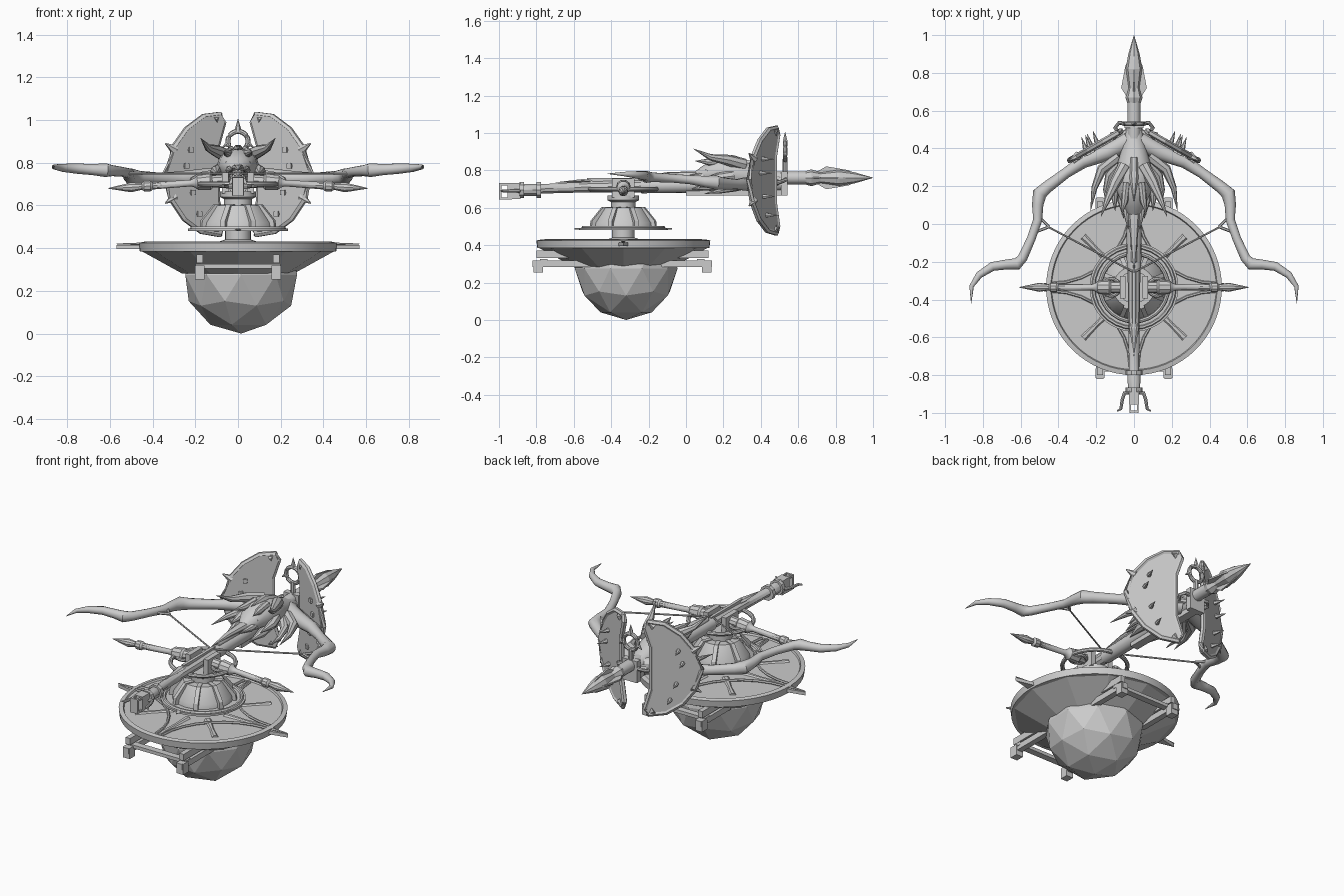
import bpy, bmesh, math
from mathutils import Vector, Matrix

CX, CY = 0.0, -0.335   # turntable centre


def finish(name, bm, smooth=True):
    bmesh.ops.recalc_face_normals(bm, faces=bm.faces)
    me = bpy.data.meshes.new(name)
    for f in bm.faces:
        f.smooth = smooth
    bm.to_mesh(me)
    bm.free()
    if smooth:
        me.set_sharp_from_angle(angle=math.radians(35))
    ob = bpy.data.objects.new(name, me)
    bpy.context.collection.objects.link(ob)
    return ob


def loft(name, pts, radii, n=10, smooth=True, closed=False):
    """Tube through points; each radius is a number or (side, up)."""
    bm = bmesh.new()
    pts = [Vector(p) for p in pts]
    if not isinstance(radii, (list, tuple)):
        radii = [radii] * len(pts)
    rings, k = [], len(pts)
    for i, p in enumerate(pts):
        a = pts[(i - 1) % k] if closed or i else p
        b = pts[(i + 1) % k] if closed or i < k - 1 else p
        t = (b - a).normalized()
        ref = Vector((0, 0, 1)) if abs(t.z) < 0.9 else Vector((0, 1, 0))
        side = t.cross(ref).normalized()
        up = side.cross(t)
        r = radii[i] if isinstance(radii[i], tuple) else (radii[i], radii[i])
        rings.append([bm.verts.new(p + side * r[0] * math.cos(j * math.tau / n)
                                   + up * r[1] * math.sin(j * math.tau / n)) for j in range(n)])
    for i in range(k if closed else k - 1):
        A, B = rings[i], rings[(i + 1) % k]
        for j in range(n):
            bm.faces.new((A[j], A[(j + 1) % n], B[(j + 1) % n], B[j]))
    if not closed:
        bm.faces.new(rings[0])
        bm.faces.new(rings[-1])
    return finish(name, bm, smooth)


def lathe(name, profile, n=48, c=(CX, CY), smooth=True):
    """Closed (r, z) profile turned about a vertical axis."""
    bm = bmesh.new()
    vs = [bm.verts.new((c[0] + r, c[1], z)) for r, z in profile]
    es = [bm.edges.new((vs[i], vs[(i + 1) % len(vs)])) for i in range(len(vs))]
    bmesh.ops.spin(bm, geom=vs + es, cent=(c[0], c[1], 0), axis=(0, 0, 1), angle=math.tau, steps=n)
    bmesh.ops.remove_doubles(bm, verts=bm.verts, dist=1e-4)
    return finish(name, bm, smooth)


def box(name, c, size, rot=0):
    bm = bmesh.new()
    m = Matrix.Translation(c) @ Matrix.Rotation(rot, 4, 'Z') @ Matrix.Diagonal((*size, 1))
    bmesh.ops.create_cube(bm, size=1, matrix=m)
    return finish(name, bm, False)


def prism(name, pts, vec):
    bm = bmesh.new()
    f = bm.faces.new([bm.verts.new(p) for p in pts])
    g = bmesh.ops.extrude_face_region(bm, geom=[f])
    bmesh.ops.translate(bm, vec=vec, verts=[v for v in g['geom'] if isinstance(v, bmesh.types.BMVert)])
    return finish(name, bm, False)


def circle(c, R, plane='xy', n=28):
    out = []
    for i in range(n):
        a, b = R * math.cos(i * math.tau / n), R * math.sin(i * math.tau / n)
        out.append((c[0] + a, c[1] + b, c[2]) if plane == 'xy' else (c[0] + a, c[1], c[2] + b))
    return out


# faceted rock under the platform
bm = bmesh.new()
bmesh.ops.create_icosphere(bm, subdivisions=2, radius=0.275, matrix=Matrix.Translation((0.015, -0.32, 0.275)))
g = bm.verts[:] + bm.edges[:] + bm.faces[:]
bmesh.ops.bisect_plane(bm, geom=g, plane_co=(0, 0, 0.32), plane_no=(0, 0, 1), clear_outer=True)
finish("rock", bm, False)
lathe("platform_underside", [(0, 0.28), (0.26, 0.28), (0.45, 0.385), (0, 0.39)], 12, smooth=False)
lathe("platform_disc", [(0, 0.385), (0.46, 0.385), (0.465, 0.425), (0.44, 0.43), (0.435, 0.42), (0, 0.42)], 64)

# support beams and crossbars under the platform
for y0, y1, d in ((-0.82, -0.5, -1), (0.14, -0.15, 1)):
    for s in (-1, 1):
        box("support_beam", (s * 0.18, (y0 + y1) / 2, 0.30), (0.035, abs(y1 - y0), 0.035))
        box("beam_foot", (s * 0.18, y0 - d * 0.03, 0.285), (0.045, 0.05, 0.065))
        box("beam_upper", (s * 0.18, y0 - d * 0.12, 0.35), (0.03, 0.2, 0.04))
    box("support_crossbar", (0, y0 - d * 0.06, 0.315), (0.4, 0.04, 0.02))

# star ornament on the platform
for i in range(8):
    a = i * math.tau / 8
    d = Vector((math.cos(a), math.sin(a), 0))
    c = Vector((CX, CY, 0.42))
    L = 0.57 if i in (0, 4) else (0.45 if i % 2 == 0 else 0.38)
    loft("star_ray", [c + d * 0.15, c + d * 0.28, c + d * 0.38, c + d * L],
         [(0.02, 0.01), (0.012, 0.008), (0.018, 0.01), (0.002, 0.002)], 6, False)
for i in (0, 4):
    s = 1 if i == 0 else -1
    pts = [(s * 0.43, CY + 0.06), (s * 0.46, CY + 0.025), (s * 0.57, CY), (s * 0.46, CY - 0.025), (s * 0.43, CY - 0.06)]
    prism("rim_point", [(x, y, 0.395) for x, y in pts], (0, 0, 0.02))
for sx in (-1, 1):
    for sy in (-1, 1):
        pts = []
        for k in range(9):
            a = k / 8 * math.pi / 2
            pts.append((sx * 0.42 * (1 - math.sin(a)) + sx * 0.02, CY + sy * 0.40 * (1 - math.cos(a)) + sy * 0.02, 0.425))
        loft("star_arc", pts, 0.008, 6)

# pedestal
lathe("pedestal_neck", [(0, 0.41), (0.09, 0.41), (0.09, 0.43), (0.06, 0.44), (0.06, 0.5), (0, 0.5)], 24)
lathe("pedestal_plate", [(0, 0.48), (0.235, 0.48), (0.235, 0.492), (0, 0.492)], 48)
lathe("pedestal_cone", [(0, 0.49), (0.17, 0.49), (0.165, 0.52), (0.11, 0.60), (0, 0.60)], 32)
lathe("post", [(0, 0.5), (0.08, 0.5), (0.08, 0.54), (0.065, 0.55), (0.065, 0.63), (0.085, 0.64), (0.085, 0.665), (0, 0.665)], 32)
for i in range(8):
    a = (i + 0.5) * math.tau / 8
    d = Vector((math.cos(a), math.sin(a), 0))
    c = Vector((CX, CY, 0)) - d.cross(Vector((0, 0, 1))) * 0.012
    z = Vector((0, 0, 1))
    prism("pedestal_rib", [c + d * r + z * h for r, h in ((0.06, 0.49), (0.19, 0.49), (0.185, 0.53), (0.12, 0.605), (0.06, 0.605))],
          d.cross(z) * 0.024)
loft("swivel_ring", circle((CX, CY, 0.70), 0.18), (0.012), 8, closed=True)
loft("plate_ring", circle((CX, CY, 0.493), 0.215), 0.01, 6, closed=True)
for d in (-1, 1):
    loft("plate_point", [(0, CY + d * 0.2, 0.487), (0, CY + d * 0.26, 0.487)], [(0.03, 0.008), (0.002, 0.004)], 6, False)

# yoke and side spears
for s in (-1, 1):
    box("yoke_cheek", (s * 0.06, CY, 0.705), (0.03, 0.12, 0.10))
    xs = [0.07, 0.12, 0.13, 0.19, 0.2, 0.22, 0.4, 0.41, 0.44, 0.45, 0.5, 0.52, 0.61]
    rs = [0.03, 0.03, 0.04, 0.035, 0.025, 0.016, 0.018, 0.026, 0.026, 0.016, 0.024, 0.02, 0.001]
    loft("side_spear", [(s * x, CY, 0.715 - 0.035 * min(1, max(0, x - 0.07) * 2)) for x in xs], rs, 10)
    loft("yoke_ring", circle((s * 0.12, CY, 0.70), 0.045, 'xy', 20), 0.01, 8, closed=True)

# stock, tail and trigger
loft("rear_stock", [(0, -0.9, 0.695), (0, -0.8, 0.695), (0, -0.79, 0.70), (0, -0.55, 0.71), (0, -0.24, 0.715)],
     [0.032, 0.034, 0.026, 0.03, 0.034], 10)
loft("barrel", [(0, -0.24, 0.715), (0, 0.0, 0.72), (0, 0.54, 0.735)], [0.038, 0.04, 0.045], 16)
box("lower_rail", (0, 0.27, 0.68), (0.05, 0.54, 0.03))
box("trigger_bar", (0, -0.38, 0.748), (0.018, 0.3, 0.02))
box("tail_block", (0, -0.92, 0.69), (0.055, 0.07, 0.085))
for y in (-0.89, -0.80):
    loft("tail_collar", [(0, y, 0.695), (0, y + 0.025, 0.695)], 0.045, 10)
for s in (-1, 1):
    loft("tail_hook", [(s * 0.02, -0.89, 0.69), (s * 0.05, -0.895, 0.69), (s * 0.062, -0.93, 0.69), (s * 0.07, -0.98, 0.69), (s * 0.09, -0.99, 0.69)],
         [0.012, 0.01, 0.009, 0.008, 0.004], 8)
    box("tail_handle_side", (s * 0.02, -0.965, 0.65), (0.01, 0.07, 0.012))
    box("tail_handle_side", (s * 0.02, -0.965, 0.725), (0.01, 0.07, 0.012))
box("tail_handle_end", (0, -0.993, 0.688), (0.05, 0.012, 0.087))
loft("stock_spike", [(0, -0.7, 0.735), (0, -0.55, 0.745), (0, -0.5, 0.74)], [0.001, (0.025, 0.01), 0.01], 6, False)

# bolt with spear head
loft("bolt_shaft", [(0, -0.2, 0.755), (0, 0.5, 0.76), (0, 0.66, 0.76)], [0.015, 0.035, 0.035], 12)
loft("bolt_head", [(0, 0.64, 0.76), (0, 0.67, 0.76), (0, 0.72, 0.76), (0, 0.82, 0.76), (0, 0.9, 0.76), (0, 1.0, 0.76)],
     [0.036, 0.045, 0.03, 0.045, 0.03, 0.001], 8, False)
fin = [(0.03, 0.66), (0.068, 0.72), (0.045, 0.84), (0.01, 0.9), (0.0, 0.66)]
for s in (-1, 1):
    prism("bolt_side_fin", [(s * x, y, 0.755) for x, y in fin], (0, 0, 0.01))
    prism("bolt_height_fin", [(-0.005, y + 0.03, 0.76 + s * x * 0.9) for x, y in fin], (0.01, 0, 0))

# beast head facing the crew
loft("beast_head", [(0, 0.54, 0.735), (0, 0.44, 0.745), (0, 0.33, 0.765), (0, 0.25, 0.785), (0, 0.17, 0.79), (0, 0.1, 0.775), (0, 0.03, 0.755)],
     [0.035, (0.055, 0.05), (0.085, 0.075), (0.1, 0.085), (0.09, 0.075), (0.06, 0.05), (0.02, 0.02)], 12)
loft("spine_spike", [(0, 0.2, 0.77), (0, 0.05, 0.775), (0, -0.1, 0.775), (0, -0.26, 0.765)], [0.03, (0.03, 0.02), (0.018, 0.015), 0.001], 8)
loft("crest", [(0, 0.35, 0.83), (0, 0.25, 0.865), (0, 0.12, 0.865)], [0.02, (0.025, 0.02), 0.001], 6)
for s in (-1, 1):
    def spike(name, pts, r):
        radii = [r, r * 0.85, r * 0.5, 0.001][:len(pts) - 1] + [0.001]
        loft(name, [(s * x, y, z) for x, y, z in pts], radii, 8)
    spike("horn", [(0.05, 0.31, 0.83), (0.1, 0.22, 0.855), (0.14, 0.13, 0.87), (0.175, 0.04, 0.915)], 0.034)
    spike("brow_spike", [(0.04, 0.22, 0.85), (0.05, 0.12, 0.845), (0.065, 0.05, 0.85)], 0.022)
    spike("cheek_spike", [(0.08, 0.25, 0.77), (0.105, 0.17, 0.76), (0.1, 0.07, 0.75)], 0.03)
    spike("jaw_spike", [(0.05, 0.25, 0.73), (0.065, 0.13, 0.715), (0.055, 0.03, 0.70)], 0.03)
    spike("snout_spike", [(0.035, 0.15, 0.77), (0.04, 0.06, 0.765), (0.03, -0.03, 0.765)], 0.022)
    spike("long_claw", [(0.08, 0.36, 0.74), (0.17, 0.29, 0.73), (0.21, 0.19, 0.72), (0.23, 0.07, 0.71)], 0.032)
    spike("short_claw", [(0.07, 0.33, 0.73), (0.13, 0.26, 0.71), (0.15, 0.18, 0.69), (0.145, 0.1, 0.675)], 0.028)
    loft("eye", [(s * 0.045, 0.13, 0.80), (s * 0.05, 0.105, 0.797)], [0.02, 0.01], 8)

    # bow arm with bowstring
    arm = [(0.03, 0.44, 0.73), (0.14, 0.38, 0.73), (0.27, 0.33, 0.725), (0.36, 0.27, 0.725), (0.46, 0.195, 0.73), (0.5, 0.16, 0.735), (0.51, 0.1, 0.74), (0.51, 0.02, 0.75),
           (0.545, -0.08, 0.758), (0.59, -0.18, 0.763), (0.62, -0.212, 0.765), (0.68, -0.215, 0.768), (0.75, -0.225, 0.772), (0.82, -0.27, 0.776), (0.86, -0.33, 0.78), (0.862, -0.42, 0.782)]
    rad = [0.05, 0.045, 0.035, 0.028, 0.032, 0.038, 0.03, 0.024, 0.023, 0.026, 0.032, 0.026, 0.024, 0.019, 0.012, 0.001]
    loft("bow_arm", [(s * x, y, z) for x, y, z in arm], rad, 12)
    loft("bowstring", [(s * 0.455, -0.015, 0.75), (s * 0.01, -0.25, 0.75)], 0.005, 6)
    for x, y in ((0.505, 0.04), (0.515, -0.04)):
        loft("string_tie", [(s * x, y, 0.75), (s * 0.45, -0.015, 0.75)], 0.008, 6)

    # half-round shield, angled back
    P = lambda x, z, o=0.0: Vector((s * (x + o * 0.5), 0.485 - (x - 0.08) * 0.57 + o * 0.87, z))
    outline = [(0.07, 0.99), (0.085, 1.025), (0.16, 1.015), (0.24, 0.955), (0.30, 0.87), (0.34, 0.75), (0.31, 0.63),
               (0.25, 0.54), (0.17, 0.48), (0.085, 0.465), (0.07, 0.50), (0.10, 0.62), (0.10, 0.88)]
    prism("shield", [P(x, z, -0.015) for x, z in outline], Vector((s * 0.0125, 0.0217, 0)))
    loft("shield_rim", [P(x, z) for x, z in outline], 0.016, 6, False, closed=True)
    for x, z in ((0.23, 0.86), (0.25, 0.785), (0.22, 0.66), (0.19, 0.56)):
        loft("shield_spike", [P(x, z, -0.02), P(x, z, 0.02), P(x - 0.01, z, 0.075)], [0.015, 0.012, 0.001], 6, False)
        box("shield_rivet", P(x, z, -0.02), (0.024, 0.012, 0.024), s * -0.52)
    for x, z, dx, dz in ((0.10, 1.01, -0.025, 0.02), (0.31, 0.87, 0.03, 0.02), (0.31, 0.63, 0.03, -0.02), (0.10, 0.48, -0.025, -0.02)):
        loft("shield_corner", [P(x - dx * 0.5, z - dz * 0.5), P(x + dx, z + dz)], [0.024, 0.003], 6, False)
    loft("shield_brace", [P(0.02, 0.735, -0.02), P(0.33, 0.735, -0.02)], (0.018), 8)
    loft("mount_hook", [(s * 0.03, 0.53, 0.75), (s * 0.08, 0.535, 0.75), (s * 0.1, 0.51, 0.74), (s * 0.08, 0.48, 0.73)], 0.011, 8)

# aiming ring
box("muzzle_collar", (0, 0.525, 0.73), (0.1, 0.035, 0.13))
loft("sight_stem", [(0, 0.53, 0.78), (0, 0.53, 0.86)], 0.014, 8)
loft("sight_ring", circle((0, 0.53, 0.90), 0.047, 'xz'), 0.012, 8, closed=True)
loft("sight_tip", [(0, 0.53, 0.945), (0, 0.53, 0.96), (0, 0.53, 1.005)], [0.014, 0.014, 0.001], 6)
for s in (-1, 1):
    loft("sight_side_tip", [(s * 0.05, 0.53, 0.89), (s * 0.075, 0.53, 0.87)], [0.012, 0.002], 6)
